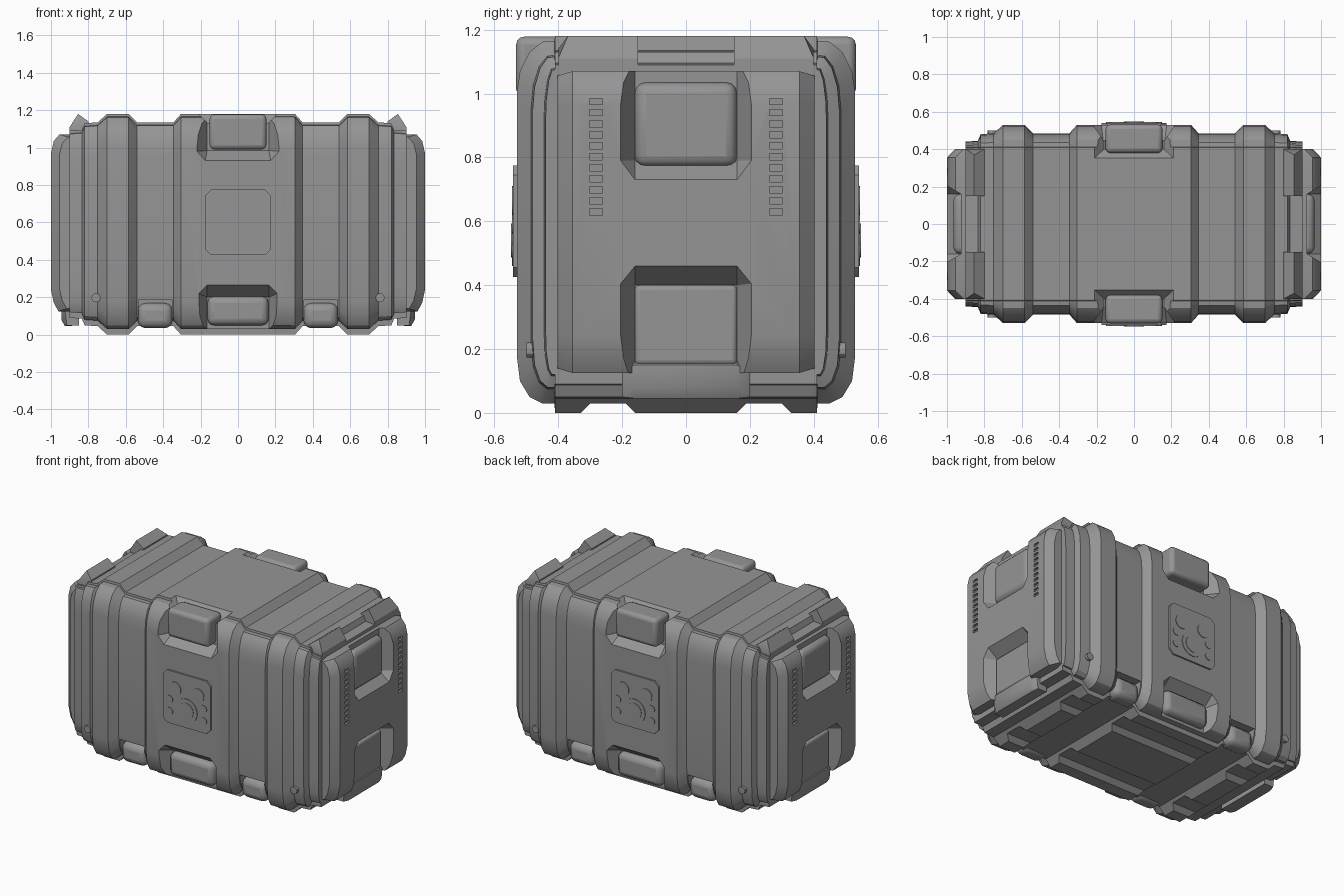
import bpy, bmesh, math
from mathutils import Vector

if "Cube" in bpy.data.objects:
    bpy.data.objects.remove(bpy.data.objects["Cube"])

grey = bpy.data.materials.new("grey metal")
grey.diffuse_color = (0.30, 0.30, 0.30, 1)
grey.use_nodes = True
grey.node_tree.nodes["Principled BSDF"].inputs["Base Color"].default_value = grey.diffuse_color
BOTH = (1, -1)


def finish(name, bm, bevel=0):
    bmesh.ops.recalc_face_normals(bm, faces=bm.faces)
    me = bpy.data.meshes.new(name)
    bm.to_mesh(me)
    bm.free()
    ob = bpy.data.objects.new(name, me)
    bpy.context.collection.objects.link(ob)
    me.materials.append(grey)
    if bevel:
        m = ob.modifiers.new("bevel", 'BEVEL')
        m.width, m.segments, m.limit_method = bevel, 3, 'ANGLE'
    return ob


def hulls(name, groups, bevel=0, sx=(1,), sy=(1,)):
    """Convex solids from point groups, mirrored over the given signs."""
    bm = bmesh.new()
    for g in groups:
        for a in sx:
            for b in sy:
                vs = [bm.verts.new((x * a, y * b, z)) for x, y, z in g]
                r = bmesh.ops.convex_hull(bm, input=vs)
                junk = {v for v in r['geom_interior'] + r['geom_unused']
                        if isinstance(v, bmesh.types.BMVert)}
                bmesh.ops.delete(bm, geom=list(junk), context='VERTS')
    bmesh.ops.dissolve_limit(bm, angle_limit=0.01, verts=bm.verts, edges=bm.edges)
    return finish(name, bm, bevel)


def box(x0, x1, y0, y1, z0, z1):
    return [(x, y, z) for x in (x0, x1) for y in (y0, y1) for z in (z0, z1)]


def cut(target, cutter):
    cutter.hide_render = True
    m = target.modifiers.new("cut", 'BOOLEAN')
    m.object, m.operation, m.solver = cutter, 'DIFFERENCE', 'EXACT'
    bpy.context.view_layer.objects.active = target
    bpy.ops.object.modifier_apply(modifier=m.name)
    bpy.data.objects.remove(cutter)


def discs(name, items, y0, y1, seg=24):
    """Discs (x, z, radius) facing outwards on front and back."""
    bm = bmesh.new()
    for x, z, r in items:
        for s in BOTH:
            rings = [[bm.verts.new((x + r * math.cos(i * math.tau / seg), s * y,
                                    z + r * math.sin(i * math.tau / seg)))
                      for i in range(seg)] for y in (y0, y1)]
            for i in range(seg):
                j = (i + 1) % seg
                bm.faces.new((rings[0][i], rings[0][j], rings[1][j], rings[1][i]))
            bm.faces.new(rings[0])
            bm.faces.new(rings[1])
    return finish(name, bm)


# Body: cross-section lofted along x, inset at each station
half = [(.41, 1.18), (.412, 1.165), (.45, 1.162), (.49, 1.13), (.52, 1.07), (.53, 1.0),
        (.53, .18), (.52, .10), (.49, .05), (.45, .03), (.412, .03), (.41, 0)]
stations = [(.305, 0), (.345, .045), (.54, .045), (.585, 0), (.70, 0), (.75, .045),
            (.82, .05), (.835, .085), (.90, .09)]
stations = [(-x, d) for x, d in reversed(stations)] + stations


def section(d):
    pts = [(.41 + (y - .41) * (.12 - d) / .12, z - d if z > .59 else z + d) for y, z in half]
    return pts + [(-y, z) for y, z in reversed(pts)]


bm = bmesh.new()
rings = [[bm.verts.new((x, y, z)) for y, z in section(d)] for x, d in stations]
for a, b in zip(rings, rings[1:]):
    for i in range(len(a)):
        j = (i + 1) % len(a)
        bm.faces.new((a[i], a[j], b[j], b[i]))
bm.faces.new(rings[0])
bm.faces.new(rings[-1])
body = finish("body", bm)

# Latch and handle recesses on the long sides
top_out = [(.22, 1.3), (.22, .98), (.175, .93)]
top_in = [(.165, 1.3), (.165, .985)]
low_out = [(.21, -.1), (.21, .22), (.165, .265)]
low_in = [(.165, -.1), (.165, .2)]


def funnel(out, inn, a, b):
    return [(s * x, y, z) for s in BOTH for y, p in ((a, out), (b, inn)) for x, z in p]


cut(body, hulls("side_cut", [funnel(top_out, top_in, .531, .45),
                             funnel(low_out, low_in, .531, .45)], sy=BOTH))
cut(body, hulls("top_notch", [[(s * x, y, z) for s in BOTH for x, y, z in
                               ((.16, .40, 1.13), (.16, .6, 1.13), (.22, .345, 1.19),
                                (.22, .6, 1.19))]], sy=BOTH))
cut(body, hulls("channel_cut", [box(.352, .533, .43, .6, -.1, .185)], sx=BOTH, sy=BOTH))
# Tapered grooves between the feet
cut(body, hulls("foot_groove", [[(x, y, z) for x in (-1, 1) for y, z in
                                 ((.15, -.01), (.19, .03), (.30, .03), (.34, -.01))]], sy=BOTH))

# Latches, handles and rolls on the long sides
hulls("latch", [box(-.152, .152, .38, .532, .99, 1.178)], .025, sy=BOTH)
hulls("lower_handle", [box(-.163, .163, .38, .50, .05, .205)], .035, sy=BOTH)
hulls("hinge_roll", [box(.35, .535, .36, .478, .035, .168)], .04, sx=BOTH, sy=BOTH)

# End panels with rounded top and bottom
prof = [(.88, 1.07), (.955, 1.07), (.985, 1.035), (1.0, .97),
        (1.0, .24), (.985, .17), (.96, .125), (.88, .125)]
pts = [(x, y, z) for x, z in prof for y in (.355, -.355)]
pts += [(max(.88, x - .045), y, .6 + (z - .6) * .97) for x, z in prof for y in (.402, -.402)]
ends = hulls("end_panel", [pts], sx=BOTH)
e_top = ([(.205, 1.2), (.205, .79), (.16, .73)], [(.16, 1.2), (.16, .79)])
e_low = ([(.205, 0), (.205, .405), (.16, .46)], [(.16, 0), (.16, .40)])
cut(ends, hulls("end_cut", [[(x, y, z) for y, x, z in funnel(o, i, 1.001, .925)]
                            for o, i in (e_top, e_low)], sx=BOTH))
# Vent slots
cut(ends, hulls("slot_cut", [box(.985, 1.01, .262, .302, .62 + i * .0345, .64 + i * .0345)
                             for i in range(11)], sx=BOTH, sy=BOTH))
hulls("end_grip", [box(.88, .965, -.16, .16, .77, 1.035)], .035, sx=BOTH)
hulls("end_recess_pad", [box(.88, .945, -.16, .16, .15, .40)], .015, sx=BOTH)
hulls("end_foot", [[(x, s * y, z) for s in BOTH for x, y, z in
                    ((.85, .20, .05), (.85, .20, .165), (.915, .20, .05), (.925, .20, .13),
                     (.925, .16, .045), (.945, .16, .08), (.945, .16, .15), (.92, .16, .168))]],
      sx=BOTH)

# Corner tabs on the top
tab = [(.80, 1.08), (.80, 1.14), (.855, 1.18), (.9, 1.11), (.9, 1.08)]
hulls("corner_tab", [[(x, y, z) for x, z in tab for y in
                      ((.15, .37) if z > 1.15 else (.15, .40))]], sx=BOTH, sy=BOTH)

# Badge plate with raised discs
c = .03
hulls("badge_plate", [[(s * x, y, z) for s in BOTH for y in (.52, .541) for x, z in
                       ((.175, .425 + c), (.175 - c, .425), (.175, .775 - c), (.175 - c, .775))]],
      sy=BOTH)
small = [(s * .125, z, .025) for s in BOTH for z in (.505, .585)]
discs("badge_discs", [(0, .54, .08), (-.085, .665, .045), (.085, .665, .045)] + small, .535, .545)
discs("badge_centre", [(0, .54, .053)], .535, .548)
discs("screw", [(-.76, .197, .024), (.76, .197, .024)], .46, .50, 12)

# Smooth shading with sharp edges kept
bpy.ops.object.select_all(action='DESELECT')
for ob in bpy.context.scene.objects:
    ob.select_set(True)
    bpy.context.view_layer.objects.active = ob
bpy.ops.object.shade_smooth_by_angle(angle=math.radians(30))
